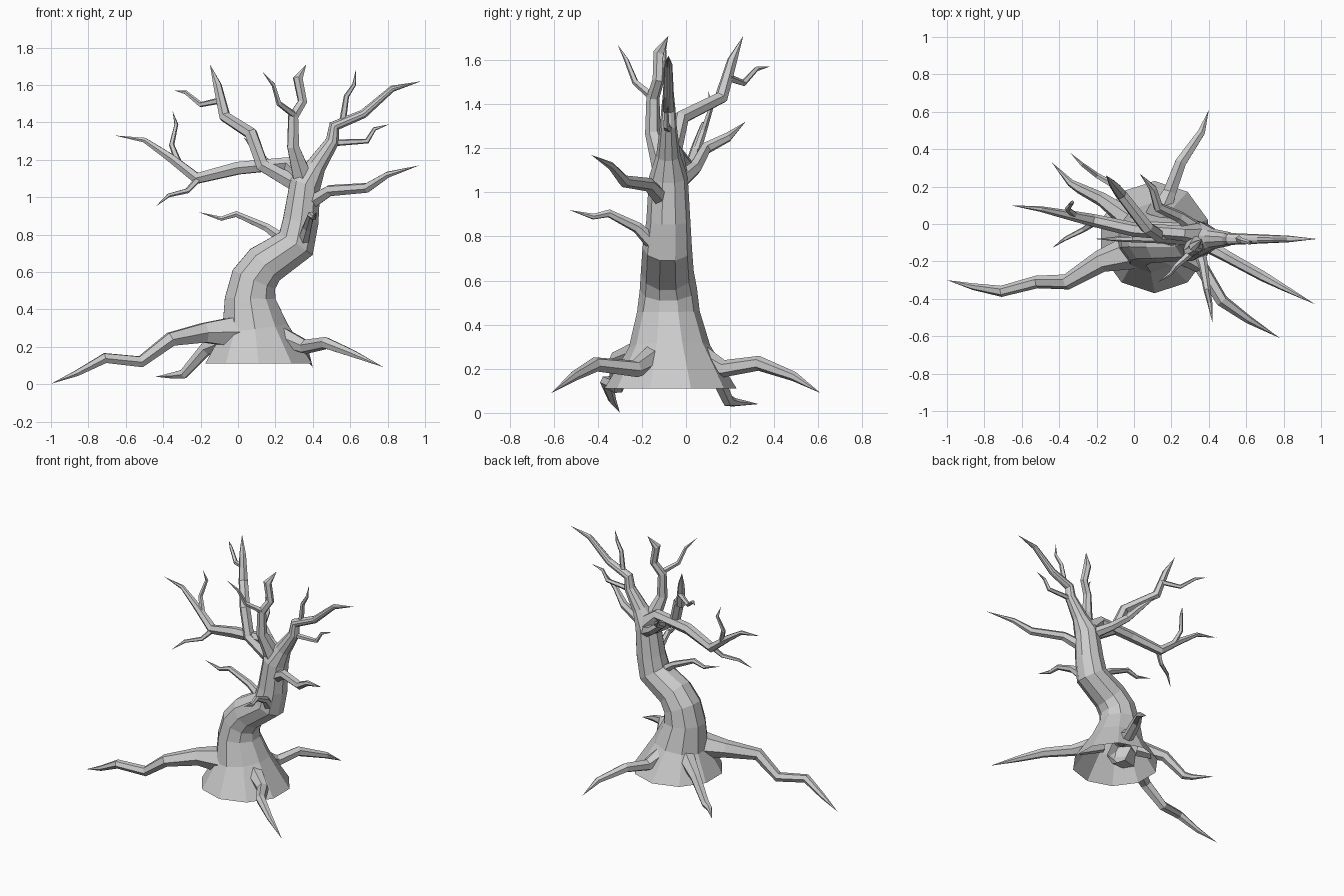
import bpy, bmesh
from math import sin, cos, pi
from mathutils import Vector


def limb(name, pts, sides=6, flat_start=False):
    """Tapered low-poly tube through (x, y, z, radius) points; ends in a tip."""
    bm = bmesh.new()
    pos = [Vector(p[:3]) for p in pts]
    u = None
    rings = []
    for i in range(len(pts) - 1):
        t = (pos[i + 1] - pos[i]).normalized()
        if i > 0:
            t = (t + (pos[i] - pos[i - 1]).normalized()).normalized()
        elif flat_start:
            t = Vector((0, 0, 1))
        if u is None:
            u = Vector((0, 1, 0)) if abs(t.y) < 0.8 else Vector((0, 0, 1))
        u = (u - t * u.dot(t)).normalized()
        v = t.cross(u)
        ring = []
        for k in range(sides):
            a = 2 * pi * k / sides
            ring.append(bm.verts.new(pos[i] + (u * cos(a) + v * sin(a)) * pts[i][3]))
        rings.append(ring)
    for a, b in zip(rings, rings[1:]):
        for k in range(sides):
            n = (k + 1) % sides
            bm.faces.new((a[k], a[n], b[n], b[k]))
    tip = bm.verts.new(pos[-1])
    for k in range(sides):
        bm.faces.new((rings[-1][k], rings[-1][(k + 1) % sides], tip))
    bmesh.ops.recalc_face_normals(bm, faces=bm.faces)
    me = bpy.data.meshes.new(name)
    bm.to_mesh(me)
    bm.free()
    ob = bpy.data.objects.new(name, me)
    bpy.context.collection.objects.link(ob)
    return ob


def taper(name, path, r0, r1, sides=6):
    """Limb whose radius shrinks evenly from r0 to r1."""
    n = len(path) - 1
    return limb(name, [(*p, r0 + (r1 - r0) * i / n) for i, p in enumerate(path)], sides)


# Trunk with flared foot, running on into the upper right limb
limb("trunk", [
    (.11, -.07, .11, .30), (.09, -.075, .30, .185), (.065, -.08, .46, .142),
    (.085, -.08, .56, .13), (.145, -.085, .64, .12), (.31, -.085, .75, .112),
    (.335, -.08, .87, .10), (.36, -.08, 1.07, .088), (.42, -.08, 1.17, .055),
    (.505, -.08, 1.30, .038), (.515, -.08, 1.38, .032), (.67, -.08, 1.445, .025),
    (.825, -.08, 1.58, .018), (.98, -.08, 1.62, 0)], 10, True)

# Roots
limb("root_left", [
    (.02, -.14, .28, .10), (-.18, -.20, .275, .06), (-.36, -.31, .24, .042),
    (-.52, -.31, .12, .034), (-.71, -.36, .14, .030), (-.86, -.335, .06, .018),
    (-1.0, -.30, .002, 0)])
limb("root_right", [
    (.19, -.12, .27, .065), (.36, -.23, .20, .040), (.47, -.41, .22, .034),
    (.61, -.51, .165, .022), (.78, -.61, .09, 0)])
limb("root_back", [
    (.13, .03, .27, .065), (.19, .17, .20, .040), (.25, .33, .225, .034),
    (.36, .49, .165, .022), (.40, .61, .09, 0)])
limb("root_back_left", [
    (-.02, .02, .25, .06), (-.17, .13, .19, .038), (-.29, .19, .055, .028),
    (-.34, .22, .048, .02), (-.44, .33, .04, 0)])

# Main branches
limb("branch_left", [
    (.34, -.06, 1.10, .065), (.26, -.05, 1.18, .04), (0, -.03, 1.155, .038),
    (-.22, .02, 1.10, .034), (-.36, .05, 1.21, .025), (-.50, .08, 1.305, .015),
    (-.66, .10, 1.33, 0)])
limb("branch_back_tall", [
    (.33, -.07, 1.06, .05), (.13, -.06, 1.17, .038), (.07, -.02, 1.34, .036),
    (-.07, .16, 1.43, .032), (-.11, .21, 1.60, .023), (-.15, .26, 1.71, 0)])
limb("branch_centre", [
    (.35, -.09, 1.09, .06), (.295, -.15, 1.27, .036), (.295, -.15, 1.43, .030),
    (.345, -.125, 1.51, .027), (.32, -.12, 1.635, .028), (.365, -.08, 1.71, 0)])
limb("branch_back", [
    (.34, -.03, 1.05, .04), (.24, .04, 1.11, .032), (.13, .09, 1.20, .028),
    (.10, .19, 1.25, .022), (.03, .27, 1.32, 0)])
limb("branch_right", [
    (.37, -.10, .96, .042), (.49, -.17, 1.035, .032), (.69, -.28, 1.05, .028),
    (.80, -.34, 1.12, .018), (.97, -.43, 1.17, 0)])
limb("branch_front", [
    (.35, -.15, .77, .035), (.37, -.22, .84, .026), (.39, -.35, .905, .019),
    (.405, -.42, .89, .014), (.42, -.53, .92, 0)])
limb("branch_low_left", [
    (.25, -.09, .77, .035), (.15, -.08, .84, .024), (-.01, -.08, .91, .018),
    (-.09, -.08, .885, .013), (-.21, -.08, .92, 0)])

# Thin twigs
twigs = {
    "twig_left_up": [(-.32, .05, 1.19), (-.355, .08, 1.28), (-.33, .115, 1.39), (-.35, .10, 1.46)],
    "twig_left_down": [(-.21, .01, 1.10), (-.27, -.03, 1.035), (-.37, -.08, 1.01), (-.44, -.13, .95)],
    "twig_back": [(-.08, .19, 1.52), (-.20, .26, 1.495), (-.28, .32, 1.56), (-.34, .38, 1.57)],
    "twig_centre": [(.30, -.16, 1.44), (.22, -.23, 1.50), (.19, -.27, 1.60), (.13, -.31, 1.67)],
    "twig_right_up": [(.56, -.08, 1.41), (.58, -.09, 1.54), (.62, -.10, 1.60), (.63, -.09, 1.68)],
    "twig_right_low": [(.51, -.08, 1.29), (.69, -.09, 1.30), (.73, -.09, 1.365), (.81, -.08, 1.39)],
}
for name, path in twigs.items():
    taper(name, path, .019, .007, 5)
